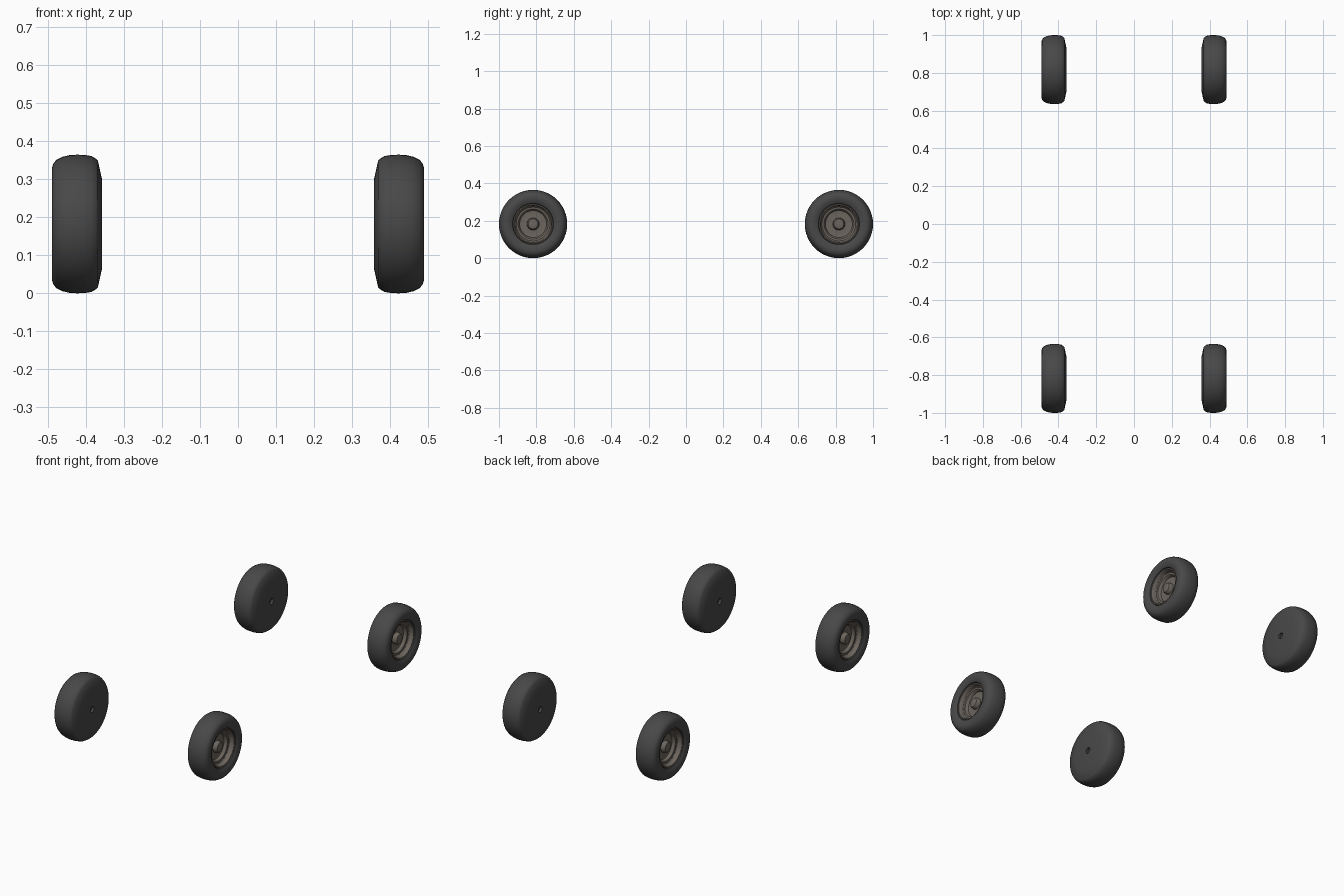
import bpy, bmesh, math

if "Cube" in bpy.data.objects:
    bpy.data.objects.remove(bpy.data.objects["Cube"])

R = 0.1825       # tyre radius
AXLE_Y = 0.8175  # axle distance from centre
SEGS = 48


def material(name, rgb):
    m = bpy.data.materials.new(name)
    m.diffuse_color = (*rgb, 1)
    m.use_nodes = True
    m.node_tree.nodes["Principled BSDF"].inputs["Base Color"].default_value = m.diffuse_color
    return m


rubber = material("dark rubber", (0.065, 0.065, 0.065))
metal = material("warm grey metal", (0.150, 0.130, 0.110))

# Profiles as (distance from car centre, radius), from inner face to outer face
HOLE = [(0.372, 0), (0.372, 0.017), (0.358, 0.017)]
TYRE = [(0.358, 0.017), (0.358, 0.117), (0.369, 0.167), (0.374, 0.172),
        (0.386, 0.179), (0.405, 0.182), (0.424, R), (0.443, 0.1815),
        (0.462, 0.177), (0.478, 0.169), (0.486, 0.160), (0.490, 0.148),
        (0.490, 0.136), (0.486, 0.120), (0.480, 0.110), (0.470, 0.107)]
RIM = [(0.470, 0.108), (0.476, 0.106), (0.477, 0.101), (0.472, 0.097),
       (0.454, 0.094), (0.450, 0.090), (0.449, 0.080), (0.445, 0.076),
       (0.432, 0.072), (0.430, 0.066), (0.434, 0.040), (0.434, 0.033),
       (0.452, 0.031), (0.458, 0.026), (0.461, 0.014), (0.461, 0)]


def lathe(name, profile, side, y, mat):
    """Spin a profile round the axle; side is +1 (right) or -1 (left)."""
    bm = bmesh.new()
    rings = []
    for x, r in profile:
        n = SEGS if r else 1
        rings.append([bm.verts.new((side * x,
                                    y + r * math.cos(2 * math.pi * j / SEGS),
                                    R + r * math.sin(2 * math.pi * j / SEGS)))
                      for j in range(n)])
    for a, b in zip(rings, rings[1:]):
        for j in range(SEGS):
            k = (j + 1) % SEGS
            quad = [a[j % len(a)], a[k % len(a)], b[k % len(b)], b[j % len(b)]]
            quad = list(dict.fromkeys(quad))
            bm.faces.new(quad if side > 0 else quad[::-1])
    me = bpy.data.meshes.new(name)
    bm.to_mesh(me)
    bm.free()
    me.shade_smooth()
    me.set_sharp_from_angle(angle=math.radians(35))
    me.materials.append(mat)
    ob = bpy.data.objects.new(name, me)
    bpy.context.collection.objects.link(ob)


# Four wheels: tyre with closed back, axle socket, dished rim with hub cap
for side, s_name in ((1, "right"), (-1, "left")):
    for y, y_name in ((-AXLE_Y, "front"), (AXLE_Y, "rear")):
        tag = f"{y_name}_{s_name}"
        lathe(f"tyre_{tag}", TYRE, side, y, rubber)
        lathe(f"axle_socket_{tag}", HOLE, side, y, rubber)
        lathe(f"rim_{tag}", RIM, side, y, metal)
